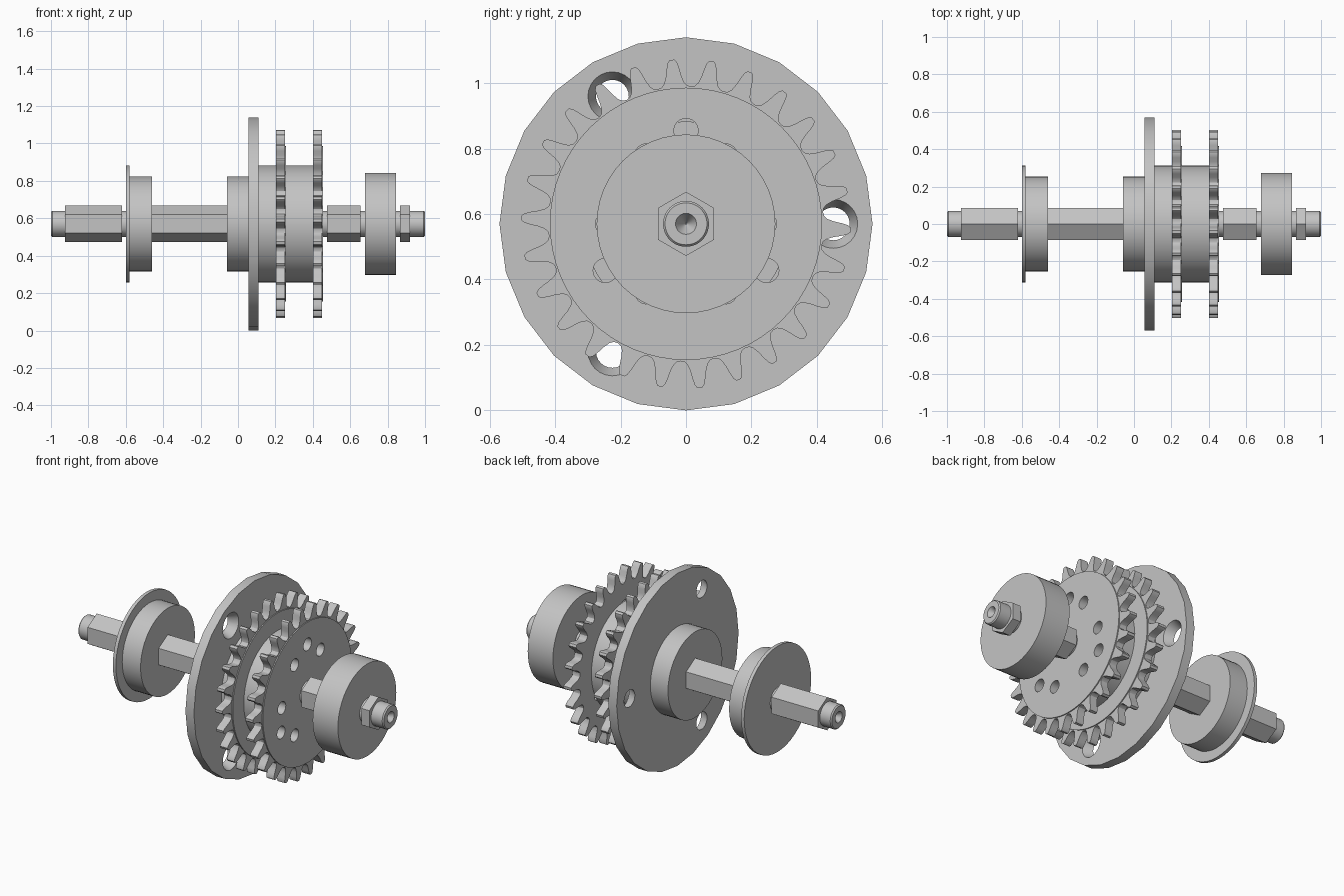
import bpy, bmesh, math
from mathutils import Vector

AXIS_Z = 0.57
TEETH = 26

old = bpy.data.objects.get("Cube")
if old:
    bpy.data.objects.remove(old, do_unlink=True)

steel = bpy.data.materials.new("grey steel")
steel.use_nodes = True
steel.diffuse_color = (0.55, 0.55, 0.55, 1)
steel.node_tree.nodes["Principled BSDF"].inputs["Base Color"].default_value = (0.55, 0.55, 0.55, 1)


def polar(x, r, a):
    return Vector((x, r * math.cos(a), AXIS_Z + r * math.sin(a)))


def finish(name, bm):
    bmesh.ops.recalc_face_normals(bm, faces=bm.faces)
    mesh = bpy.data.meshes.new(name)
    bm.to_mesh(mesh)
    bm.free()
    mesh.materials.append(steel)
    ob = bpy.data.objects.new(name, mesh)
    bpy.context.collection.objects.link(ob)
    smooth(ob)
    return ob


def smooth(ob):
    bpy.ops.object.select_all(action='DESELECT')
    ob.select_set(True)
    bpy.context.view_layer.objects.active = ob
    bpy.ops.object.shade_smooth_by_angle(angle=math.radians(30))


def loft(name, rings):
    """Bridge equal-sized rings of points and cap both ends."""
    bm = bmesh.new()
    loops = [[bm.verts.new(p) for p in ring] for ring in rings]
    for a, b in zip(loops, loops[1:]):
        for i in range(len(a)):
            j = (i + 1) % len(a)
            bm.faces.new((a[i], a[j], b[j], b[i]))
    bm.faces.new(loops[0])
    bm.faces.new(loops[-1])
    return finish(name, bm)


def lathe(name, profile, sides=48, phase=math.pi / 2):
    """Turn (x, radius) pairs about the shaft axis."""
    return loft(name, [[polar(x, r, phase + math.tau * i / sides) for i in range(sides)]
                       for x, r in profile])


def drill(name, x0, r0, x1, r1, circle, angle):
    c = polar(0, circle, math.radians(angle))
    off = Vector((0, c.y, c.z - AXIS_Z))
    return loft(name, [[polar(x, r, math.tau * i / 24) + off for i in range(24)]
                       for x, r in ((x0, r0), (x1, r1))])


def cut(ob, cutters):
    bpy.context.view_layer.objects.active = ob
    for c in cutters:
        c.hide_render = True
        mod = ob.modifiers.new("hole", 'BOOLEAN')
        mod.operation = 'DIFFERENCE'
        mod.solver = 'EXACT'
        mod.object = c
        bpy.ops.object.modifier_apply(modifier=mod.name)
    smooth(ob)


def remove(obs):
    for ob in obs:
        bpy.data.objects.remove(ob, do_unlink=True)


# Round core of the shaft with centre-drilled ends
lathe("shaft_core", [(-0.95, 0.002), (-1, 0.032), (-1, 0.064), (-0.993, 0.07),
                     (0.993, 0.07), (1, 0.064), (1, 0.032), (0.95, 0.002)])

# Hexagonal shaft sections
for name, x0, x1 in (("left_hex", 0.475, 0.655), ("left_end_hex", 0.867, 0.92),
                     ("right_end_hex", -0.925, -0.62), ("middle_hex", -0.47, -0.05)):
    lathe(name, [(x0, 0.098), (x1, 0.098)], 6)

# Bearings
lathe("flanged_bearing", [(-0.6, 0.313), (-0.58, 0.313), (-0.58, 0.254), (-0.46, 0.254)])
lathe("plain_bearing", [(0.68, 0.273), (0.845, 0.273)])

# Hub, mounting disc and spacer drum
lathe("disc_hub", [(-0.06, 0.254), (0.055, 0.254)])
disc = lathe("mounting_disc", [(0.055, 0.57), (0.11, 0.57)], 24)
holes = [drill("disc_hole", 0.05, 0.048, 0.115, 0.077, 0.45, a) for a in (0, 120, 240)]
cut(disc, holes)
remove(holes)
lathe("spacer_drum", [(0.11, 0.313), (0.4, 0.313)])

# One tooth as (share of pitch, radius), mirrored about its centre
flank = [(0.06, 0.503), (0.12, 0.494), (0.17, 0.475), (0.22, 0.452), (0.29, 0.433), (0.38, 0.423)]
tooth = [(-f, r) for f, r in reversed(flank)] + flank + [(0.5, 0.42)]
pitch = math.tau / TEETH
phase = math.radians(-2.1)
outline = [(phase + (k + f) * pitch, r) for k in range(TEETH) for f, r in tooth]


def sprocket(name, x):
    plate = loft(name, [[polar(px, r, a) for a, r in outline] for px in (x, x + 0.049)])
    boss = lathe(name + "_boss", [(x + 0.045, 0.416), (x + 0.055, 0.416)], 64)
    return plate, boss


# Pair of sprockets; the outer one has a ring of bolt holes
sprocket("inner_sprocket", 0.202)
outer = sprocket("outer_sprocket", 0.4)
bolts = [drill("bolt_hole", 0.39, 0.037, 0.47, 0.037, 0.24, a) for a in range(0, 360, 60)]
bolts += [drill("bolt_hole", 0.39, 0.037, 0.47, 0.037, 0.285, a) for a in (90, 210, 330)]
for part in outer:
    cut(part, bolts)
remove(bolts)
